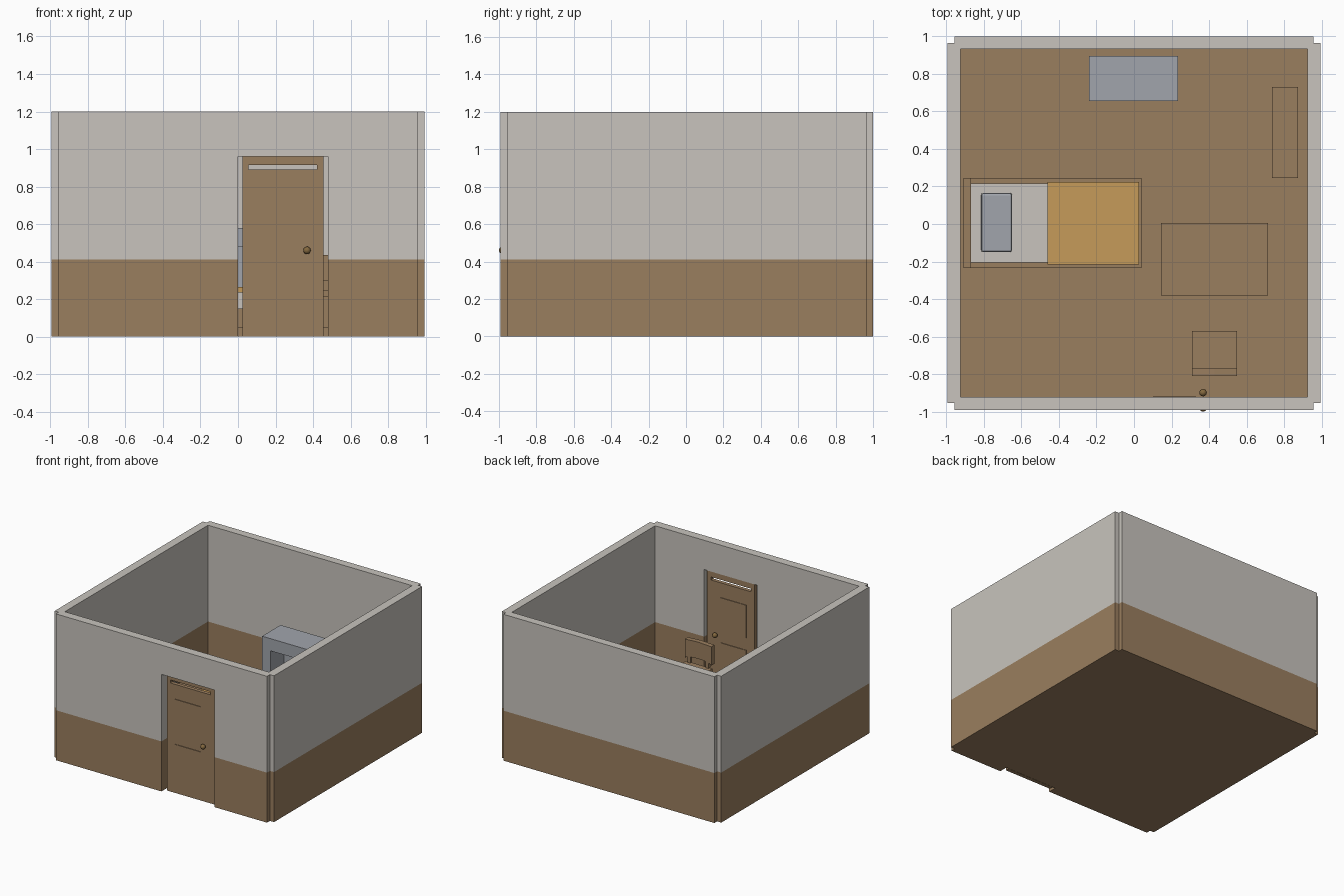
import bpy, bmesh, math
from mathutils import Vector

old = bpy.data.objects.get("Cube")
if old:
    bpy.data.objects.remove(old, do_unlink=True)


def material(name, rgb):
    m = bpy.data.materials.new(name)
    m.use_nodes = True
    m.diffuse_color = (*rgb, 1)
    m.node_tree.nodes["Principled BSDF"].inputs["Base Color"].default_value = (*rgb, 1)
    return m


WOOD = material("brown wood", (0.323, 0.209, 0.114))
PALE = material("pale plaster", (0.578, 0.552, 0.509))
GREY = material("blue grey", (0.356, 0.376, 0.413))
GOLD = material("ochre cloth", (0.565, 0.328, 0.102))
BRASS = material("dark brass", (0.23, 0.14, 0.05))


def finish(name, bm, *mats):
    bmesh.ops.recalc_face_normals(bm, faces=bm.faces)
    me = bpy.data.meshes.new(name)
    bm.to_mesh(me)
    bm.free()
    for m in mats:
        me.materials.append(m)
    ob = bpy.data.objects.new(name, me)
    bpy.context.collection.objects.link(ob)
    return ob


def add_box(bm, x, y, z):
    lo, hi = Vector((x[0], y[0], z[0])), Vector((x[1], y[1], z[1]))
    vs = bmesh.ops.create_cube(bm, size=1)["verts"]
    for v in vs:
        v.co = Vector(a * b for a, b in zip(v.co, hi - lo)) + (lo + hi) / 2


def boxes(name, mat, *parts):
    bm = bmesh.new()
    for p in parts:
        add_box(bm, *p)
    return finish(name, bm, mat)


def prism(points, depth):
    bm = bmesh.new()
    face = bm.faces.new([bm.verts.new(p) for p in points])
    ext = bmesh.ops.extrude_face_region(bm, geom=[face])["geom"]
    verts = [g for g in ext if isinstance(g, bmesh.types.BMVert)]
    bmesh.ops.translate(bm, verts=verts, vec=depth)
    return bm


def legs(x, y, z, w):
    return [((a, a + w), (b, b + w), z) for a in (x[0], x[1] - w) for b in (y[0], y[1] - w)]


# Room shell: one wall plan broken at the doorway, notched at the corners
FRONT, BACK, SIDE = -0.992, 1.0, 0.995
IN_F, IN_B, IN_S = -0.922, 0.934, 0.926
NF, NB, NS = -0.954, 0.965, 0.958
D0, D1, DTOP, FLOOR, BAND = 0.0, 0.48, 0.96, 0.05, 0.41
plan = [(D1, FRONT), (NS, FRONT), (NS, NF), (SIDE, NF), (SIDE, NB), (NS, NB), (NS, BACK),
        (-NS, BACK), (-NS, NB), (-SIDE, NB), (-SIDE, NF), (-NS, NF), (-NS, FRONT), (D0, FRONT),
        (D0, IN_F), (-IN_S, IN_F), (-IN_S, IN_B), (IN_S, IN_B), (IN_S, IN_F), (D1, IN_F)]
bm = prism([(x, y, 0) for x, y in plan], (0, 0, 1.2))
bmesh.ops.bisect_plane(bm, geom=bm.verts[:] + bm.edges[:] + bm.faces[:],
                       plane_co=(0, 0, BAND), plane_no=(0, 0, 1))
for f in bm.faces:
    f.material_index = int(f.calc_center_median().z > BAND)
finish("walls", bm, WOOD, PALE)
boxes("door_lintel", PALE, ((D0, D1), (FRONT, IN_F), (DTOP, 1.2)))
boxes("floor", WOOD, ((-IN_S, IN_S), (IN_F, IN_B), (0, FLOOR)))

# Door with an open slot near the top, raised panels and a knob on each side
dx, dy = (0.025, 0.455), (-0.955, -0.924)
boxes("door", WOOD, (dx, dy, (0, 0.89)), (dx, dy, (0.915, DTOP)),
      ((dx[0], 0.055), dy, (0.89, 0.915)), ((0.42, dx[1]), dy, (0.89, 0.915)))
boxes("door_panels", WOOD, *[((0.1, 0.33), (y, y + 0.005), z)
                             for y in (dy[0] - 0.005, dy[1]) for z in ((0.08, 0.4), (0.5, 0.77))])
for name, y, s in (("outer_knob", dy[0], -1), ("inner_knob", dy[1], 1)):
    bm = bmesh.new()
    bmesh.ops.create_uvsphere(bm, u_segments=16, v_segments=8, radius=0.02)
    bmesh.ops.translate(bm, verts=bm.verts, vec=(0.368, y + s * 0.025, 0.46))
    knob = finish(name, bm, BRASS)
    for p in knob.data.polygons:
        p.use_smooth = True

# Bed
bed_y = (-0.235, 0.245)
boxes("bed_frame", WOOD, ((-0.87, 0.04), bed_y, (FLOOR, 0.15)))
boxes("headboard", WOOD, ((-0.91, -0.87), bed_y, (FLOOR, 0.4)))
boxes("mattress", PALE, ((-0.87, 0.025), (-0.205, 0.215), (0.15, 0.238)))
boxes("blanket", GOLD, ((-0.46, 0.027), (-0.215, 0.225), (0.235, 0.265)))
pillow = boxes("pillow", GREY, ((-0.815, -0.65), (-0.15, 0.165), (0.238, 0.28)))
bev = pillow.modifiers.new("soft_edge", "BEVEL")
bev.width, bev.segments = 0.012, 2

# Fireplace: arch-shaped front with a deep recess
fx, fy, ftop = (-0.24, 0.235), (0.655, 0.895), 0.58
hole = (-0.165, 0.16, 0.48)
outline = [(fx[0], FLOOR), (hole[0], FLOOR), (hole[0], hole[2]), (hole[1], hole[2]),
           (hole[1], FLOOR), (fx[1], FLOOR), (fx[1], ftop), (fx[0], ftop)]
finish("fireplace", prism([(x, fy[0], z) for x, z in outline], (0, 0.18, 0)), GREY)
boxes("fireplace_back", GREY, (fx, (fy[0] + 0.18, fy[1]), (FLOOR, ftop)))

# Table
tx, ty = (0.145, 0.715), (-0.38, 0.005)
boxes("table", WOOD, (tx, ty, (0.33, 0.36)),
      *legs((tx[0] + 0.02, tx[1] - 0.02), (ty[0] + 0.02, ty[1] - 0.02), (FLOOR, 0.33), 0.035))

# Chair with an arched back rest
cx, cy = (0.31, 0.55), (-0.785, -0.57)
boxes("chair", WOOD, (cx, cy, (0.215, 0.245)), *legs(cx, cy, (FLOOR, 0.215), 0.028),
      *[((x, x + 0.02), (cy[0] + 0.028, cy[1] - 0.028), (0.085, 0.11)) for x in (cx[0] + 0.004, cx[1] - 0.024)],
      *[((x, x + 0.025), (-0.795, -0.77), (0.245, 0.32)) for x in (0.335, 0.5)])
mid = sum(cx) / 2
arch = [(mid + 0.12 * math.cos(math.pi * i / 8), 0.275 + 0.025 * math.sin(math.pi * i / 8)) for i in range(9)]
rest = arch + [(cx[0], 0.43), (mid, 0.437), (cx[1], 0.43)]
finish("chair_back", prism([(x, -0.81, z) for x, z in rest], (0, 0.04, 0)), WOOD)

# Bookshelf beside the wall, open towards the room
sx, sy, stop = (0.735, 0.875), (0.245, 0.73), 0.6
boxes("bookshelf", WOOD, ((sx[1] - 0.015, sx[1]), sy, (FLOOR, stop)),
      *[((sx[0], sx[1] - 0.015), (y, y + 0.02), (FLOOR, stop)) for y in (sy[0], sy[1] - 0.02)],
      *[((sx[0], sx[1] - 0.015), (sy[0] + 0.02, sy[1] - 0.02), (z, z + 0.02)) for z in (FLOOR, 0.23, 0.4, stop - 0.02)])
